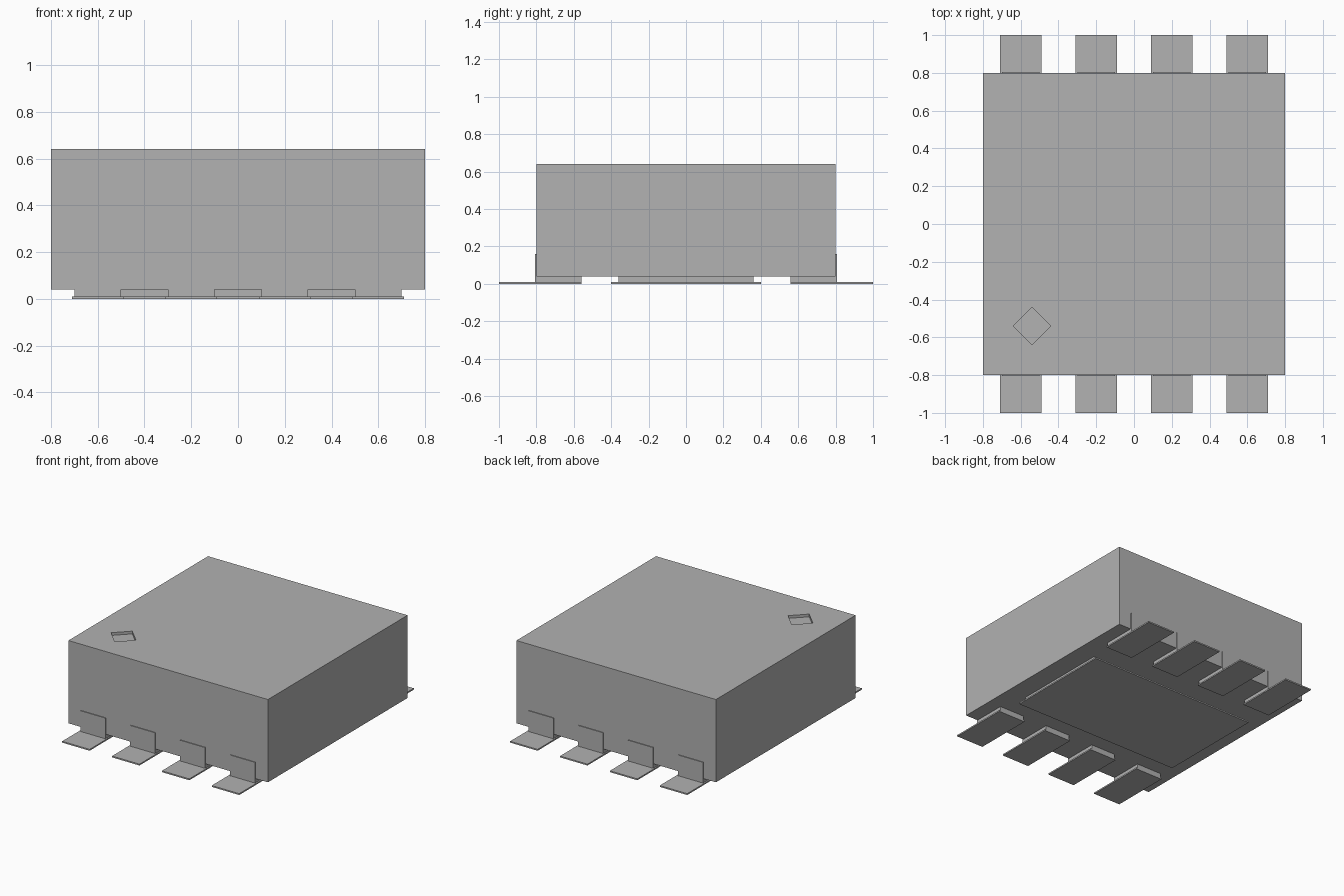
import bpy, bmesh, math
from mathutils import Matrix

cube = bpy.data.objects.get("Cube")
if cube:
    bpy.data.objects.remove(cube, do_unlink=True)

GREY = (0.445, 0.445, 0.445, 1.0)
grey = bpy.data.materials.new("plain grey")
grey.use_nodes = True
grey.diffuse_color = GREY
grey.node_tree.nodes["Principled BSDF"].inputs["Base Color"].default_value = GREY


def box(name, x, y, z, turn=0.0):
    """Box between the given (min, max) ranges, turned about its own z axis."""
    size = [b - a for a, b in (x, y, z)]
    centre = [(a + b) / 2 for a, b in (x, y, z)]
    mesh = bpy.data.meshes.new(name)
    bm = bmesh.new()
    bmesh.ops.create_cube(bm, size=1.0, matrix=Matrix.Diagonal((*size, 1.0)))
    bm.to_mesh(mesh)
    bm.free()
    mesh.materials.append(grey)
    obj = bpy.data.objects.new(name, mesh)
    obj.location = centre
    obj.rotation_euler.z = turn
    bpy.context.collection.objects.link(obj)
    return obj


# Body with a shallow diamond recess marking the first lead
body = box("body", (-0.8, 0.8), (-0.8, 0.8), (0.04, 0.64))
half = 0.1 / math.sqrt(2)
cutter = box("marker_cutter", (-0.54 - half, -0.54 + half),
             (-0.54 - half, -0.54 + half), (0.62, 0.70), math.radians(45))
cutter.hide_render = True
cutter.hide_viewport = True
cutter.display_type = 'WIRE'
recess = body.modifiers.new("marker_recess", 'BOOLEAN')
recess.operation = 'DIFFERENCE'
recess.solver = 'EXACT'
recess.object = cutter

# Four leads with solder pads on the front and on the back
for side, label in ((-1, "front"), (1, "back")):
    for i, x in enumerate((-0.6, -0.2, 0.2, 0.6), start=1):
        box(f"{label}_lead_{i}", (x - 0.1, x + 0.1),
            sorted((side * 0.56, side * 0.806)), (0.01, 0.16))
        box(f"{label}_solder_pad_{i}", (x - 0.11, x + 0.11),
            sorted((side * 0.56, side * 1.0)), (0.0, 0.01))

# Heat-spreading slab under the body, with its solder pad
box("thermal_slab", (-0.65, 0.65), (-0.36, 0.36), (0.01, 0.04))
box("thermal_solder_pad", (-0.67, 0.67), (-0.4, 0.4), (0.0, 0.01))
